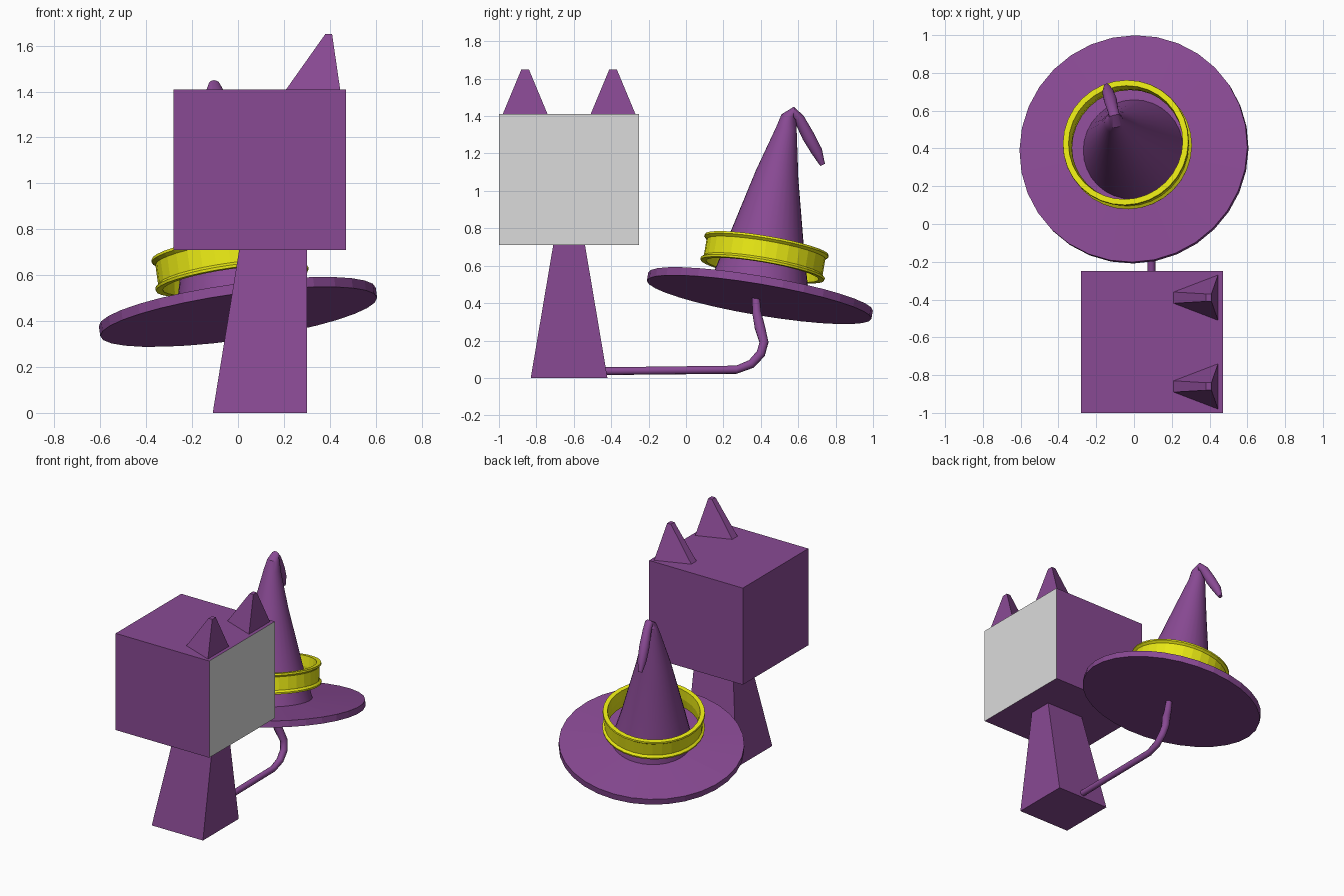
import bpy, bmesh, math
from mathutils import Vector, Matrix

if "Cube" in bpy.data.objects:
    bpy.data.objects.remove(bpy.data.objects["Cube"])


def material(name, rgb):
    m = bpy.data.materials.new(name)
    m.diffuse_color = (*rgb, 1)
    m.use_nodes = True
    m.node_tree.nodes["Principled BSDF"].inputs["Base Color"].default_value = m.diffuse_color
    return m


PURPLE = material("purple", (0.25, 0.068, 0.295))
GREY = material("light grey", (0.71, 0.71, 0.71))
YELLOW = material("yellow", (0.8, 0.8, 0.007))


def finish(name, bm, *mats, smooth=None):
    bmesh.ops.recalc_face_normals(bm, faces=bm.faces)
    me = bpy.data.meshes.new(name)
    bm.to_mesh(me)
    bm.free()
    ob = bpy.data.objects.new(name, me)
    bpy.context.collection.objects.link(ob)
    for m in mats:
        me.materials.append(m)
    if smooth:
        bpy.ops.object.select_all(action='DESELECT')
        ob.select_set(True)
        bpy.context.view_layer.objects.active = ob
        bpy.ops.object.shade_smooth_by_angle(angle=math.radians(smooth))
    return ob


def bridge(bm, a, b):
    for i in range(len(a)):
        j = (i + 1) % len(a)
        bm.faces.new((a[i], a[j], b[j], b[i]))


def frustum(bottom, top, z0, z1):
    """Four-sided solid between two corner outlines."""
    bm = bmesh.new()
    a = [bm.verts.new((x, y, z0)) for x, y in bottom]
    b = [bm.verts.new((x, y, z1)) for x, y in top]
    bridge(bm, a, b)
    bm.faces.new(a)
    bm.faces.new(b)
    return bm


def rect(x0, x1, y0, y1):
    return [(x0, y0), (x1, y0), (x1, y1), (x0, y1)]


def sweep(points, sides, start):
    """Tube along (x, y, z, radius) points, its frame carried along the path."""
    bm = bmesh.new()
    pos = [Vector(p[:3]) for p in points]
    tangent = Vector(start).normalized()
    u = tangent.orthogonal().normalized()
    rings = []
    for i, p in enumerate(pos):
        if i:
            t = (pos[min(i + 1, len(pos) - 1)] - pos[i - 1]).normalized()
            u = tangent.rotation_difference(t) @ u
            tangent = t
        v = tangent.cross(u)
        ring = []
        for k in range(sides):
            a = 2 * math.pi * k / sides
            ring.append(bm.verts.new(p + points[i][3] * (u * math.cos(a) + v * math.sin(a))))
        if rings:
            bridge(bm, rings[-1], ring)
        rings.append(ring)
    bm.faces.new(rings[0])
    bm.faces.new(rings[-1])
    return bm


def lathe(profile, sides, closed):
    """Turn (radius, height) points around z; open profiles get end caps."""
    bm = bmesh.new()
    rings = [[bm.verts.new((r * math.cos(2 * math.pi * k / sides),
                            r * math.sin(2 * math.pi * k / sides), z))
              for k in range(sides)] for r, z in profile]
    for a, b in zip(rings, rings[1:]):
        bridge(bm, a, b)
    if closed:
        bridge(bm, rings[-1], rings[0])
    else:
        bm.faces.new(rings[0])
        bm.faces.new(rings[-1])
    return bm


# Boxy head with a grey panel on the right side
bm = frustum(rect(-0.28, 0.47, -1, -0.25), rect(-0.28, 0.47, -1, -0.25), 0.71, 1.41)
head = finish("head", bm, PURPLE, GREY)
for f in head.data.polygons:
    f.material_index = int(f.normal.x > 0.9)

# Tapered body, straight on the right side
finish("body", frustum(rect(-0.11, 0.30, -0.83, -0.42),
                       rect(0.005, 0.30, -0.71, -0.54), 0, 0.71), PURPLE)

# Pointed ears, narrow at the rear
for name, y in (("front_ear", -0.86), ("back_ear", -0.39)):
    base = [(0.21, y - 0.03), (0.445, y - 0.12), (0.445, y + 0.12), (0.21, y + 0.03)]
    finish(name, frustum(base, rect(0.38, 0.41, y - 0.02, y + 0.02), 1.41, 1.65), PURPLE)

# Bent tail reaching up under the hat
tail = [(0.092, -0.46, 0.036, 0.021), (0.092, 0.27, 0.044, 0.022),
        (0.092, 0.35, 0.075, 0.024), (0.088, 0.40, 0.13, 0.025),
        (0.075, 0.417, 0.19, 0.025), (0.05, 0.395, 0.27, 0.029),
        (0.02, 0.378, 0.35, 0.025), (0.0, 0.373, 0.455, 0.02)]
finish("tail", sweep(tail, 10, (0, 1, 0)), PURPLE, smooth=40)

# Hat: everything leans along one tilted axis
AXIS = Vector((-0.14, 0.17, 1)).normalized()
TILT = Vector((0, 0, 1)).rotation_difference(AXIS).to_matrix().to_4x4()


def on_hat(ob, x, y, z):
    ob.data.transform(Matrix.Translation((x, y, z)) @ TILT)


brim = finish("hat_brim", lathe([(0.609, -0.022), (0.609, 0.022), (0.27, 0.042)], 32, False),
              PURPLE)
on_hat(brim, 0, 0.395, 0.44)

band = finish("hat_band", lathe([(0.335, -0.07), (0.337, -0.058), (0.322, -0.045),
                                 (0.322, 0.045), (0.337, 0.058), (0.335, 0.07),
                                 (0.305, 0.07), (0.298, 0), (0.305, -0.07)], 32, True), YELLOW)
on_hat(band, -0.035, 0.42, 0.645)

# Cone with a drooping crooked tip
cone = [(0, 0.39, 0.45, 0.275), (-0.035, 0.425, 0.70, 0.21), (-0.08, 0.487, 1.09, 0.115),
        (-0.102, 0.537, 1.33, 0.056), (-0.1, 0.55, 1.395, 0.042), (-0.103, 0.572, 1.422, 0.028),
        (-0.112, 0.605, 1.385, 0.029), (-0.125, 0.655, 1.29, 0.034),
        (-0.138, 0.70, 1.21, 0.03), (-0.145, 0.73, 1.14, 0.014)]
finish("hat_cone", sweep(cone, 32, AXIS), PURPLE, smooth=30)
